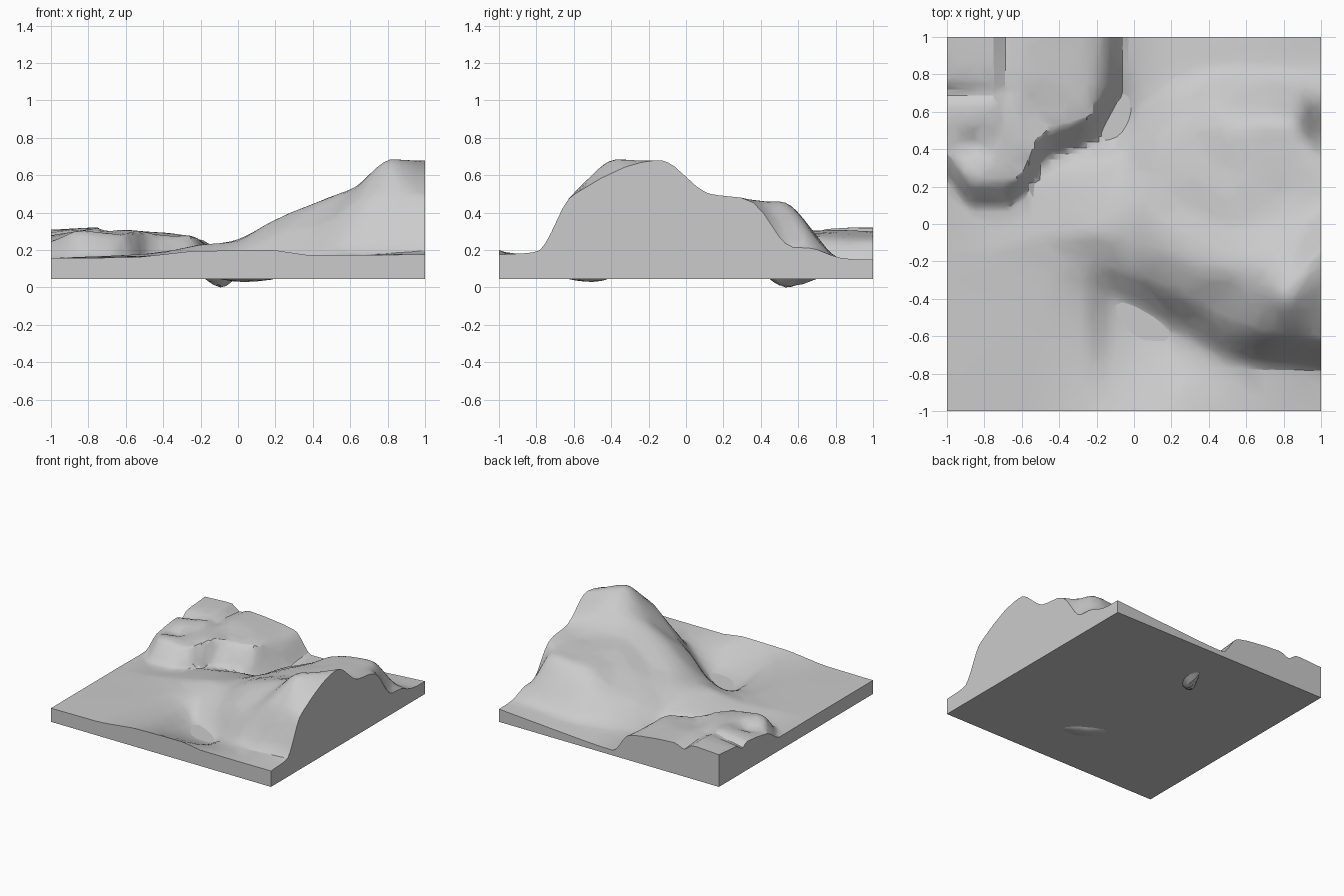
import bpy, bmesh, math
from mathutils import noise, Vector

if "Cube" in bpy.data.objects:
    bpy.data.objects.remove(bpy.data.objects["Cube"])

BASE_Z = 0.045
N = 64

# Feature lines of the landscape, running left to right: (x, y, z)
front_edge = [(-1, -1, .157), (-.6, -1, .16), (-.2, -1, .195), (.18, -1, .2), (.38, -1, .175), (1, -1, .175)]
south_valley = [(-1, -.7, .157), (-.5, -.45, .168), (-.28, -.38, .14), (-.1, -.43, .045), (.03, -.5, .03),
                (.17, -.57, .04), (.3, -.64, .1), (.55, -.78, .165), (1, -.8, .19)]
scarp = [(-1, -.4, .157), (-.5, -.22, .17), (-.25, -.17, .18), (0, -.25, .2), (.25, -.37, .29),
         (.5, -.48, .38), (.75, -.56, .53), (1, -.61, .49)]
crest = [(-1, -.2, .157), (-.5, -.08, .18), (-.25, -.04, .22), (0, -.08, .262), (.3, -.18, .415),
         (.6, -.28, .52), (.82, -.36, .675), (1, -.14, .68)]
saddle = [(-1, 0, .157), (-.75, -.06, .157), (-.5, .08, .165), (-.25, .12, .2), (0, .12, .24), (.25, .1, .35),
          (.5, .1, .43), (.75, .06, .48), (1, .13, .5)]
shoulder = [(-1, .12, .155), (-.75, 0, .155), (-.5, .2, .15), (-.25, .3, .16), (-.08, .36, .15), (.1, .42, .23),
            (.3, .46, .32), (.5, .5, .41), (.85, .5, .465), (1, .34, .475)]
stream = [(-1, .22, .155), (-.85, .06, .15), (-.6, .06, .15), (-.48, .32, .13), (-.25, .42, .09),
          (-.09, .54, 0), (.03, .65, .075), (.25, .8, .12), (.5, .86, .13), (1, .83, .158)]
bank = [(-1, .38, .25), (-.85, .24, .29), (-.62, .26, .3), (-.48, .5, .29), (-.25, .58, .27),
        (-.14, .74, .19), (-.05, .82, .08), (.25, .9, .11), (1, .92, .15)]
back_edge = [(-1, 1, .31), (-.76, 1, .32), (-.68, 1, .27), (-.6, 1, .3), (-.4, 1, .285), (-.18, 1, .25),
             (-.03, 1, .088), (.5, 1, .115), (1, 1, .15)]
LINES = [front_edge, south_valley, scarp, crest, saddle, shoulder, stream, bank, back_edge]


def monotone(xs, ys, x):
    """Smooth interpolation that never overshoots its points."""
    n = len(xs)
    d = [(ys[i + 1] - ys[i]) / (xs[i + 1] - xs[i]) for i in range(n - 1)]
    i = max(0, min(n - 2, sum(1 for v in xs if v <= x) - 1))

    def slope(k):
        if k == 0 or k == n - 1:
            return d[0] if k == 0 else d[-1]
        a, b = d[k - 1], d[k]
        return 0 if a * b <= 0 else 2 * a * b / (a + b)
    h = xs[i + 1] - xs[i]
    t = (x - xs[i]) / h
    return (ys[i] * (1 + 2 * t) * (1 - t) ** 2 + slope(i) * h * t * (1 - t) ** 2
            + ys[i + 1] * t * t * (3 - 2 * t) + slope(i + 1) * h * t * t * (t - 1))


def section(x):
    """Feature positions and heights across the terrain at x."""
    pos, hgt = [], []
    for line in LINES:
        xs = [p[0] for p in line]
        y = monotone(xs, [p[1] for p in line], x)
        if pos:
            y = max(y, pos[-1] + .02)
        pos.append(y)
        hgt.append(monotone(xs, [p[2] for p in line], x))
    return pos, hgt


def bump(x, y, cx, cy, rx, ry, h):
    return h * math.exp(-((x - cx) / rx) ** 2 - ((y - cy) / ry) ** 2)


# Terrain surface
bm = bmesh.new()
grid = []
for i in range(N + 1):
    x = -1 + 2 * i / N
    pos, hgt = section(x)
    column = []
    for j in range(N + 1):
        y = -1 + 2 * j / N
        z = monotone(pos, hgt, y)
        # gullies and roughness, fading at the rim
        fade = min(1, 5 * (1 - max(abs(x), abs(y))))
        rough = min(1, max(0, (z - .16) / .1))
        z += .03 * fade * rough * noise.noise(Vector((x * 4, y * 4, 3.1)))
        # hollows in the west plateau and steep east face of the north hill
        z += bump(x, y, -.86, .42, .09, .08, -.05) + bump(x, y, -.98, .7, .25, .04, -.04)
        z += bump(x, y, 1.02, .53, .1, .12, -.13)
        column.append(bm.verts.new((x, y, max(z, 0))))
    grid.append(column)
for i in range(N):
    for j in range(N):
        bm.faces.new((grid[i][j], grid[i + 1][j], grid[i + 1][j + 1], grid[i][j + 1]))

# Side walls and flat underside
rim = [e for e in bm.edges if e.is_boundary]
ext = bmesh.ops.extrude_edge_only(bm, edges=rim)["geom"]
for v in ext:
    if isinstance(v, bmesh.types.BMVert):
        v.co.z = BASE_Z
bottom = [e for e in bm.edges if e.is_boundary]
bmesh.ops.contextual_create(bm, geom=bottom)
bmesh.ops.recalc_face_normals(bm, faces=bm.faces)

mesh = bpy.data.meshes.new("terrain_block")
bm.to_mesh(mesh)
bm.free()
terrain = bpy.data.objects.new("terrain_block", mesh)
bpy.context.collection.objects.link(terrain)

# Reduce to irregular facets
dec = terrain.modifiers.new("facets", 'DECIMATE')
dec.ratio = 0.22

bpy.context.view_layer.objects.active = terrain
terrain.select_set(True)
bpy.ops.object.modifier_apply(modifier=dec.name)
bpy.ops.object.shade_smooth_by_angle(angle=math.radians(25))
